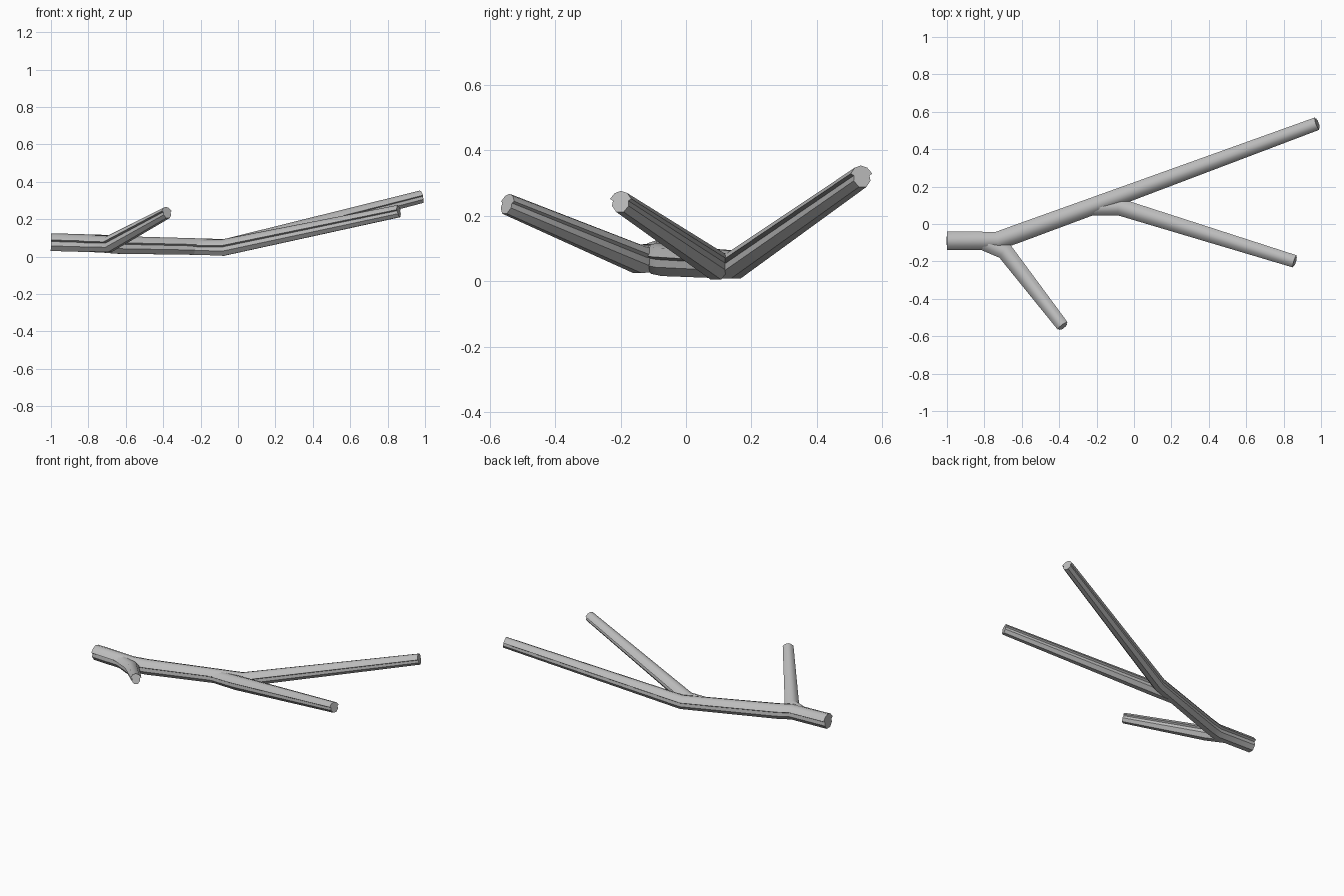
import bpy
from mathutils import Vector

cube = bpy.data.objects.get("Cube")
if cube:
    bpy.data.objects.remove(cube, do_unlink=True)

GREY = (0.5, 0.5, 0.5, 1)
mat = bpy.data.materials.new("grey bark")
mat.use_nodes = True
mat.diffuse_color = GREY
bsdf = mat.node_tree.nodes["Principled BSDF"]
bsdf.inputs["Base Color"].default_value = GREY
bsdf.inputs["Roughness"].default_value = 0.8

# Right half of the section: rounded top, undercut side, faceted underside
HALF = [(0.58, 0.78), (1, 0.25), (0.72, 0.08), (0.78, -0.4), (0.35, -0.95)]
SECTION = [(0, 0.98)] + HALF + [(-x, y) for x, y in reversed(HALF)]


def limb(name, path):
    """Sweep the section along (x, y, z, radius) points, keeping it upright."""
    points = [Vector(p[:3]) for p in path]
    n = len(SECTION)
    verts, faces = [], []
    for i, p in enumerate(points):
        before = (p - points[max(i - 1, 0)]).normalized()
        after = (points[min(i + 1, len(points) - 1)] - p).normalized()
        along = (before + after).normalized()
        side = along.cross(Vector((0, 0, 1))).normalized()
        up = side.cross(along)
        verts += [p + (side * u + up * v) * path[i][3] for u, v in SECTION]
    for i in range(len(points) - 1):
        for j in range(n):
            a, b = i * n + j, i * n + (j + 1) % n
            faces.append((a, b, b + n, a + n))
    last = (len(points) - 1) * n
    faces += [tuple(range(n))[::-1], tuple(range(last, last + n))]
    mesh = bpy.data.meshes.new(name)
    mesh.from_pydata(verts, [], faces)
    mesh.materials.append(mat)
    obj = bpy.data.objects.new(name, mesh)
    bpy.context.collection.objects.link(obj)
    # Consistent outward normals, then smooth top with sharp lower edges
    bpy.ops.object.select_all(action='DESELECT')
    bpy.context.view_layer.objects.active = obj
    obj.select_set(True)
    bpy.ops.object.mode_set(mode='EDIT')
    bpy.ops.mesh.select_all(action='SELECT')
    bpy.ops.mesh.normals_make_consistent(inside=False)
    bpy.ops.object.mode_set(mode='OBJECT')
    bpy.ops.object.shade_smooth_by_angle(angle=0.7)


limb("main_stem", [(-1, -0.09, 0.077, 0.049), (-0.73, -0.09, 0.069, 0.049),
                   (-0.64, -0.058, 0.062, 0.049), (-0.07, 0.15, 0.05, 0.045),
                   (0.98, 0.537, 0.32, 0.035)])
limb("short_twig", [(-0.82, -0.09, 0.07, 0.044), (-0.69, -0.145, 0.068, 0.046),
                    (-0.38, -0.547, 0.236, 0.033)])
limb("long_twig", [(-0.26, 0.085, 0.05, 0.04), (-0.08, 0.092, 0.048, 0.046),
                   (0.86, -0.2, 0.243, 0.034)])
